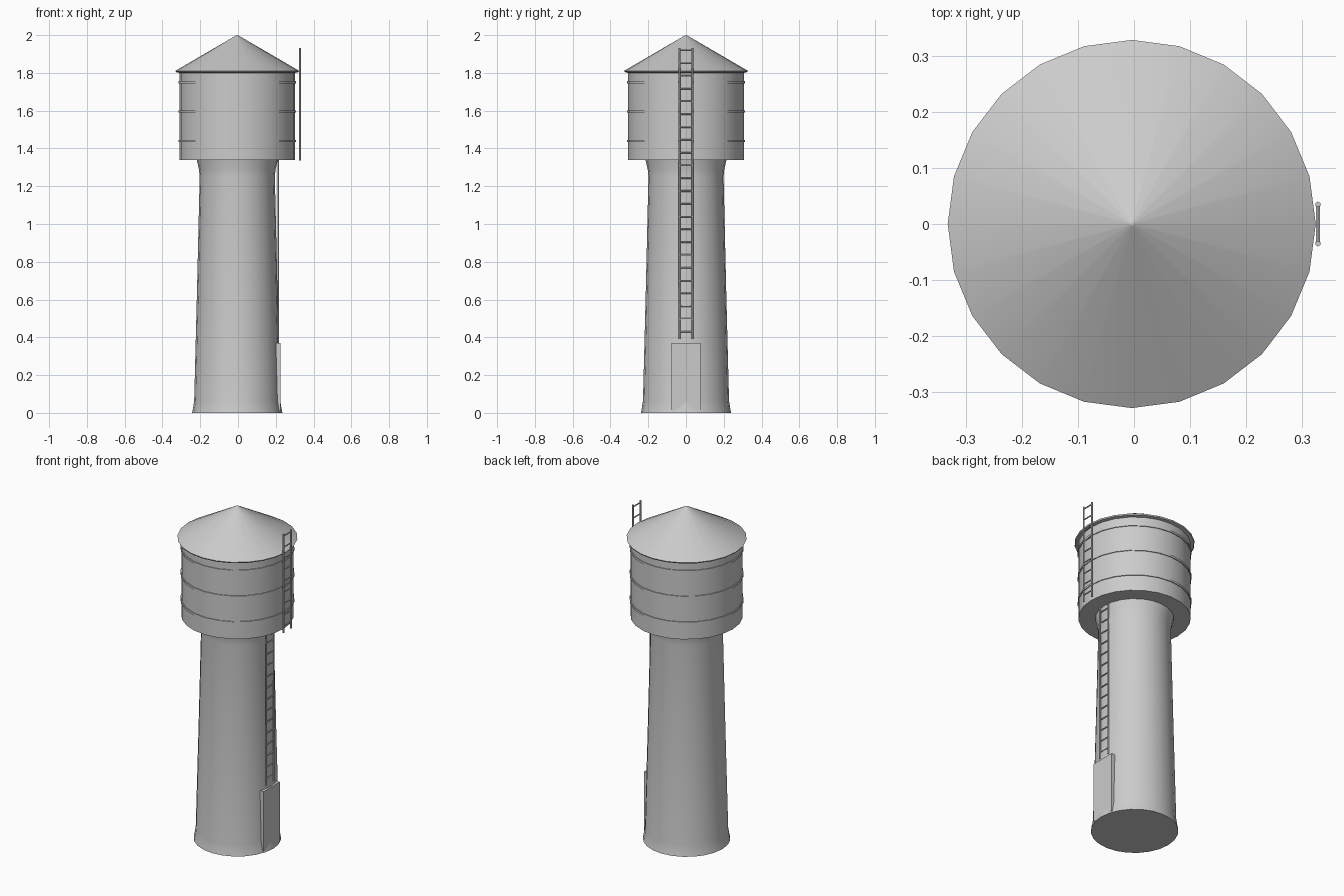
import bpy, bmesh, math
from mathutils import Vector

if "Cube" in bpy.data.objects:
    bpy.data.objects.remove(bpy.data.objects["Cube"])

CX = -0.004   # tower axis
SIDES = 24


def finish(name, bm, smooth=True):
    bmesh.ops.recalc_face_normals(bm, faces=bm.faces)
    me = bpy.data.meshes.new(name)
    bm.to_mesh(me)
    bm.free()
    ob = bpy.data.objects.new(name, me)
    bpy.context.collection.objects.link(ob)
    if smooth:
        bpy.ops.object.select_all(action='DESELECT')
        bpy.context.view_layer.objects.active = ob
        ob.select_set(True)
        bpy.ops.object.shade_smooth_by_angle(angle=math.radians(30))
    return ob


def lathe(name, profile, closed=False):
    """Revolve (radius, z) points; open profiles get end caps."""
    bm = bmesh.new()
    rings = []
    for r, z in profile:
        rings.append([bm.verts.new((CX + r * math.cos(math.tau * i / SIDES),
                                    r * math.sin(math.tau * i / SIDES), z))
                      for i in range(SIDES)])
    pairs = list(zip(rings, rings[1:]))
    if closed:
        pairs.append((rings[-1], rings[0]))
    else:
        bm.faces.new(rings[0][::-1])
        bm.faces.new(rings[-1])
    for a, b in pairs:
        for i in range(SIDES):
            j = (i + 1) % SIDES
            bm.faces.new((a[i], a[j], b[j], b[i]))
    return finish(name, bm)


def rod(bm, a, b, r, sides=6):
    a, b = Vector(a), Vector(b)
    d = b - a
    m = d.to_track_quat('Z', 'Y').to_matrix().to_4x4()
    m.translation = (a + b) / 2
    bmesh.ops.create_cone(bm, cap_ends=True, segments=sides, radius1=r,
                          radius2=r, depth=d.length, matrix=m)


def ladder(name, x, z0, z1, first_rung, count):
    bm = bmesh.new()
    for y in (-0.035, 0.035):
        rod(bm, (x, y, z0), (x, y, z1), 0.005)
    for i in range(count):
        z = first_rung + i * 0.0677
        rod(bm, (x, -0.035, z), (x, 0.035, z), 0.004)
    finish(name, bm)


# Tapered shaft with flared foot and neck
lathe("shaft", [(0.239, 0), (0.234, 0.025), (0.228, 0.065), (0.213, 0.65),
                (0.199, 1.25), (0.203, 1.29), (0.215, 1.342)])

# Tank and its hoops
lathe("tank", [(0.307, 1.340), (0.307, 1.806)])
for i, z in enumerate((1.440, 1.595, 1.750)):
    lathe(f"tank_hoop_{i + 1}", [(0.300, z - 0.006), (0.312, z - 0.006),
                                 (0.312, z + 0.006), (0.300, z + 0.006)], closed=True)

# Conical roof with a thin eave
lathe("roof", [(0.306, 1.800), (0.324, 1.804), (0.328, 1.811), (0.003, 2.0)])

# Door slab at the foot
bm = bmesh.new()
bmesh.ops.create_cube(bm, size=1)
for v in bm.verts:
    v.co = Vector((0.195 + v.co.x * 0.06, v.co.y * 0.154, 0.19 + v.co.z * 0.36))
finish("door", bm, smooth=False)

# Ladders on the shaft and on the tank
ladder("lower_ladder", 0.213, 0.39, 1.345, 0.430, 14)
ladder("upper_ladder", 0.328, 1.337, 1.932, 0.430 + 14 * 0.0677, 9)
